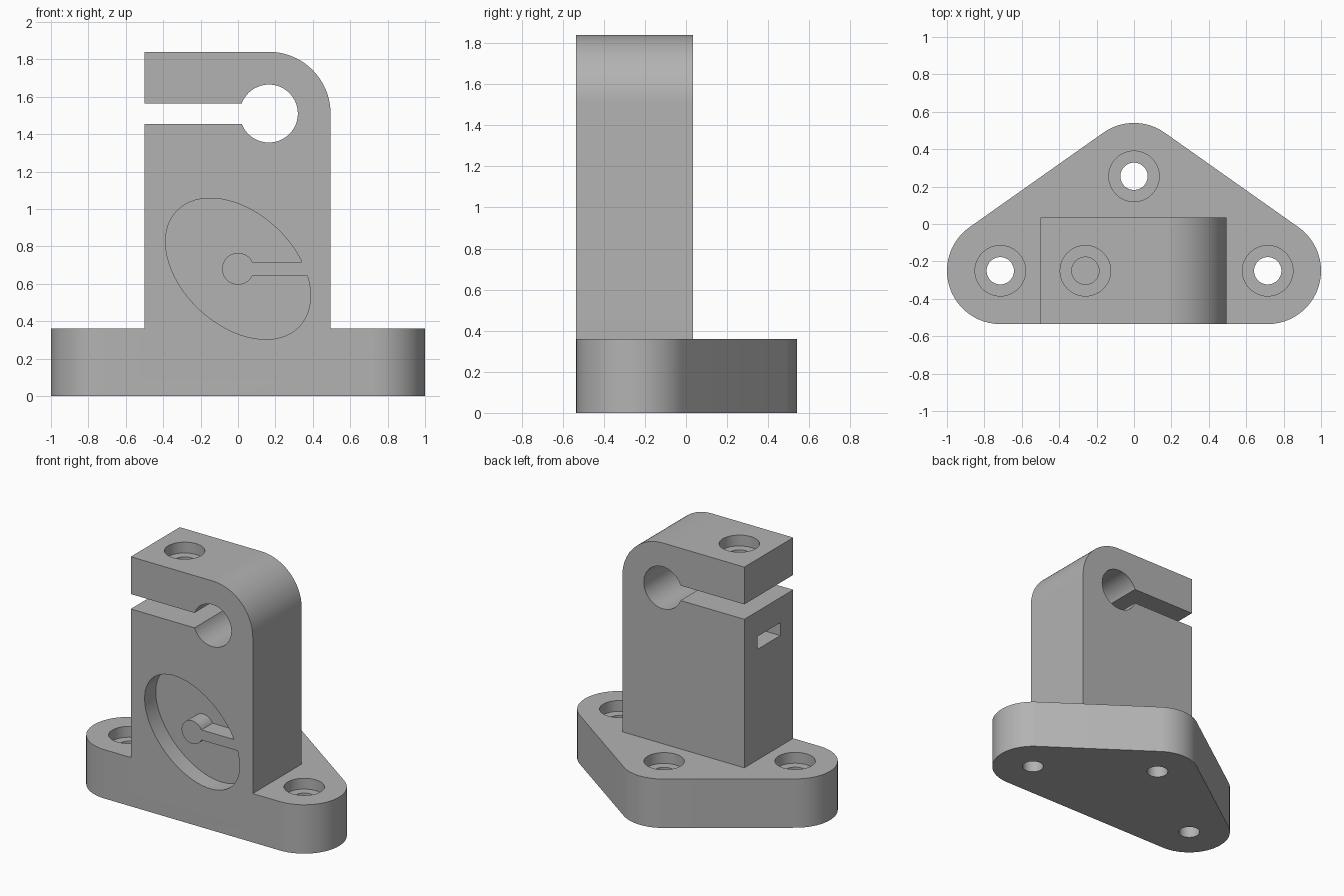
import bpy
import bmesh
from math import sin, cos, pi, asin, radians
from mathutils import Vector

cube = bpy.data.objects.get("Cube")
if cube:
    bpy.data.objects.remove(cube, do_unlink=True)

FRONT, BACK = -0.535, 0.035
BASE_TOP = 0.36
SCREW_Y = -0.25
BORE = (0.165, 1.51)

grey = bpy.data.materials.new("plain grey")
grey.use_nodes = True
colour = (0.45, 0.45, 0.45, 1)
grey.diffuse_color = colour
grey.node_tree.nodes["Principled BSDF"].inputs["Base Color"].default_value = colour


def arc(cx, cy, r, start, end, steps):
    return [(cx + r * cos(start + (end - start) * i / steps),
             cy + r * sin(start + (end - start) * i / steps)) for i in range(steps + 1)]


def circle(cx, cy, r, steps=48):
    return arc(cx, cy, r, 0, 2 * pi, steps)[:-1]


def rect(x0, x1, y0, y1):
    return [(x0, y0), (x1, y0), (x1, y1), (x0, y1)]


def prism(name, outline, low, high, axis="z"):
    """Extrude an outline along z (xy outline) or along y (xz outline)."""
    def place(p, h):
        return (p[0], p[1], h) if axis == "z" else (p[0], h, p[1])
    bm = bmesh.new()
    face = bm.faces.new([bm.verts.new(place(p, low)) for p in outline])
    new = bmesh.ops.extrude_face_region(bm, geom=[face])["geom"]
    move = Vector(place((0, 0), high - low))
    bmesh.ops.translate(bm, vec=move, verts=[g for g in new if isinstance(g, bmesh.types.BMVert)])
    bmesh.ops.recalc_face_normals(bm, faces=bm.faces)
    mesh = bpy.data.meshes.new(name)
    bm.to_mesh(mesh)
    bm.free()
    mesh.materials.append(grey)
    obj = bpy.data.objects.new(name, mesh)
    bpy.context.collection.objects.link(obj)
    return obj


def combine(target, tool, operation):
    tool.hide_render = True
    bpy.context.view_layer.objects.active = target
    mod = target.modifiers.new(operation.lower(), "BOOLEAN")
    mod.operation, mod.solver, mod.object = operation, "EXACT", tool
    bpy.ops.object.modifier_apply(modifier=mod.name)
    bpy.data.objects.remove(tool, do_unlink=True)


def screw_hole(target, x, y, top, bottom):
    combine(target, prism("shank_cutter", circle(x, y, 0.073), bottom, top + 0.1), "DIFFERENCE")
    combine(target, prism("head_cutter", circle(x, y, 0.135), top - 0.08, top + 0.1), "DIFFERENCE")


# Base flange: three rounded corners joined by straight sides
r = 0.285
tilt = pi / 2 - asin(0.505 / (0.715 ** 2 + 0.505 ** 2) ** 0.5)
flange = (arc(0.715, SCREW_Y, r, -pi / 2, tilt, 24)
          + arc(0, 0.255, r, tilt, pi - tilt, 20)
          + arc(-0.715, SCREW_Y, r, pi - tilt, 1.5 * pi, 24))
mount = prism("shaft_clamp_mount", flange, 0, BASE_TOP)

# Upright block with rounded shoulder, clamp slot and shaft bore
slot_low, slot_high = 1.455, 1.565
a = asin((slot_high - BORE[1]) / 0.155)
upright = ([(-0.5, 0.1), (0.495, 0.1)]
           + arc(*BORE, 0.33, 0, pi / 2, 24)
           + [(-0.5, 1.84), (-0.5, slot_high)]
           + arc(*BORE, 0.155, pi - a, a - pi, 48)
           + [(-0.5, slot_low)])
combine(mount, prism("upright", upright, FRONT, BACK, "y"), "UNION")

# Flange screws and clamp screw
for x, y in ((-0.715, SCREW_Y), (0.715, SCREW_Y), (0, 0.255)):
    screw_hole(mount, x, y, BASE_TOP, -0.1)
screw_hole(mount, -0.26, SCREW_Y, 1.84, 1.1)

# Nut slot in the side of the upright
combine(mount, prism("nut_cutter", rect(-0.6, -0.12, -0.384, -0.116), 1.175, 1.27), "DIFFERENCE")

# Plain slanted oval pocket in the front, with a round boss and a rib
lean = radians(137)
oval = [(0.45 * u * cos(lean) - 0.3 * v * sin(lean),
         0.68 + 0.45 * u * sin(lean) + 0.3 * v * cos(lean)) for u, v in circle(0, 0, 1, 64)]
floor = FRONT + 0.13
combine(mount, prism("pocket_cutter", oval, FRONT - 0.1, floor, "y"), "DIFFERENCE")
h = asin(0.0375 / 0.085)
boss = arc(0, 0.68, 0.085, h, 2 * pi - h, 40) + [(0.38, 0.6425), (0.38, 0.7175)]
combine(mount, prism("boss_and_rib", boss, FRONT, floor + 0.02, "y"), "UNION")

bpy.ops.object.select_all(action="DESELECT")
mount.select_set(True)
bpy.context.view_layer.objects.active = mount
bpy.ops.object.shade_smooth_by_angle(angle=radians(30))
